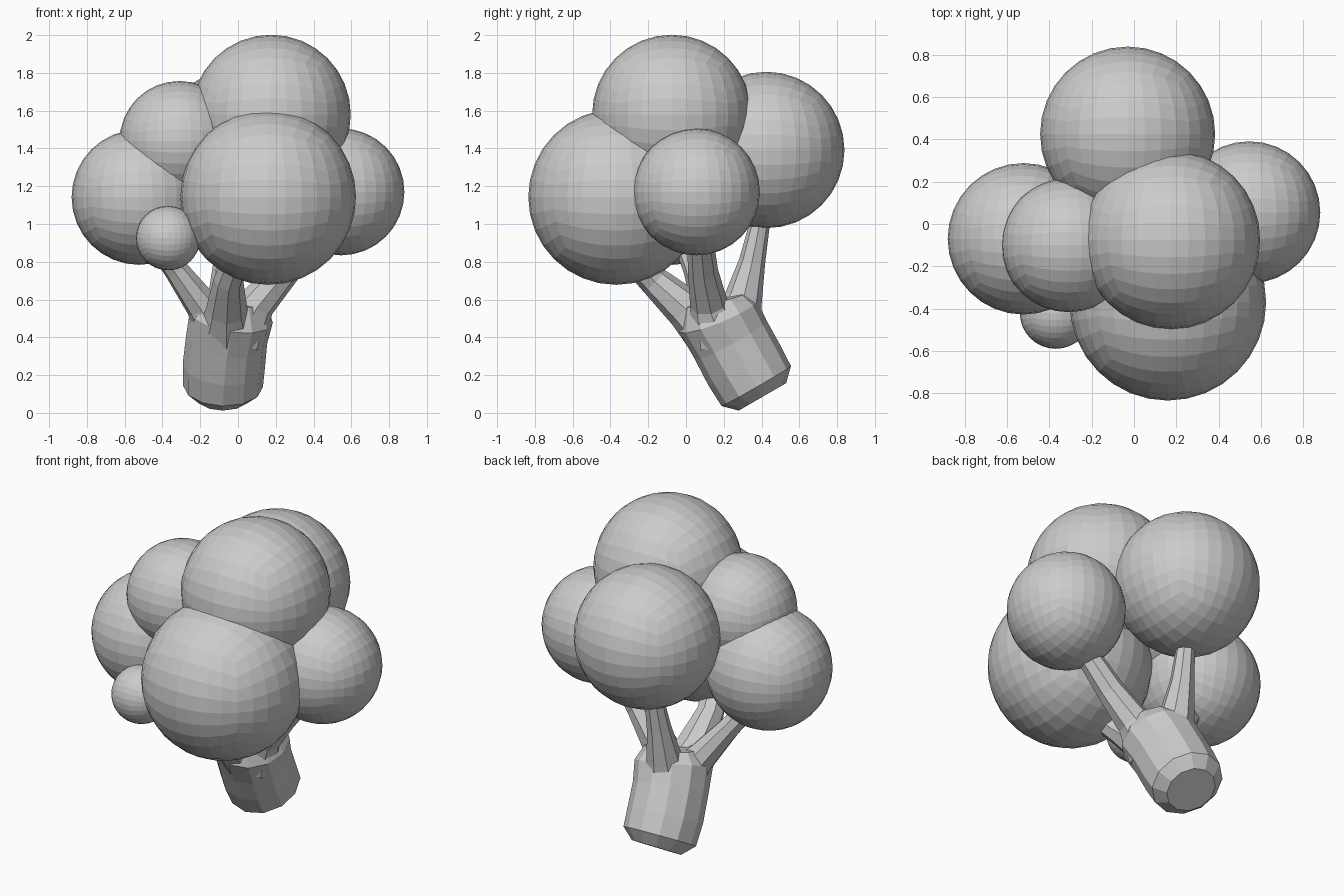
import bpy, bmesh, math
from mathutils import Vector

if "Cube" in bpy.data.objects:
    bpy.data.objects.remove(bpy.data.objects["Cube"])


def finish(bm, name):
    bmesh.ops.recalc_face_normals(bm, faces=bm.faces)
    me = bpy.data.meshes.new(name)
    bm.to_mesh(me)
    bm.free()
    ob = bpy.data.objects.new(name, me)
    bpy.context.collection.objects.link(ob)
    return ob


def foliage(name, center, r):
    # cube subdivided into 8 x 8 faces per side and pushed out to a sphere
    bm = bmesh.new()
    bmesh.ops.create_cube(bm, size=2)
    bmesh.ops.subdivide_edges(bm, edges=bm.edges[:], cuts=7, use_grid_fill=True)
    for v in bm.verts:
        a = Vector([math.tan(c * math.pi / 4) for c in v.co])
        v.co = Vector(center) + a.normalized() * r
    return finish(bm, name)


def limb(name, path, sides):
    # faceted tube through (x, y, z, radius) points
    pts = [Vector(p[:3]) for p in path]
    bm = bmesh.new()
    rings = []
    for i, p in enumerate(pts):
        d = (pts[min(i + 1, len(pts) - 1)] - pts[max(i - 1, 0)]).normalized()
        u = (Vector((1, 0, 0)) - d * d.x).normalized()
        w = d.cross(u)
        rings.append([bm.verts.new(p + path[i][3] * (
            math.cos(k * math.tau / sides) * u + math.sin(k * math.tau / sides) * w))
            for k in range(sides)])
    for a, b in zip(rings, rings[1:]):
        for k in range(sides):
            j = (k + 1) % sides
            bm.faces.new((a[k], a[j], b[j], b[k]))
    bm.faces.new(rings[0])
    bm.faces.new(rings[-1])
    return finish(bm, name)


# Leaning trunk with a rounded cut end
limb("trunk", [(-.08, .405, .085, .145), (-.08, .372, .142, .212),
               (-.075, .31, .25, .218), (-.06, .235, .39, .216),
               (-.035, .17, .51, .222), (-.025, .15, .60, .17)], 12)

# Branches reaching into the crown
limb("front_branch", [(-.06, .15, .42, .16), (-.06, .0, .55, .11),
                      (-.05, -.17, .70, .08), (.02, -.36, .90, .07)], 8)
limb("back_branch", [(-.05, .24, .42, .16), (-.06, .305, .61, .10),
                     (-.06, .35, .80, .07), (-.05, .40, 1.05, .05)], 8)
limb("left_branch", [(-.08, .18, .42, .16), (-.19, .12, .57, .09),
                     (-.33, .05, .76, .065), (-.48, -.03, .96, .055)], 8)
limb("right_branch", [(.0, .17, .42, .16), (.10, .12, .58, .10),
                      (.25, .09, .75, .08), (.45, .07, .98, .065)], 8)

# Crown spheres
foliage("crown_top", (.175, -.075, 1.58), .422)
foliage("crown_front", (.16, -.37, 1.143), .465)
foliage("crown_left", (-.523, -.07, 1.142), .358)
foliage("crown_upper_left", (-.31, -.10, 1.44), .317)
foliage("crown_small", (-.37, -.42, .925), .17)
foliage("crown_right", (.545, .055, 1.17), .336)
foliage("crown_back", (-.03, .425, 1.392), .414)
